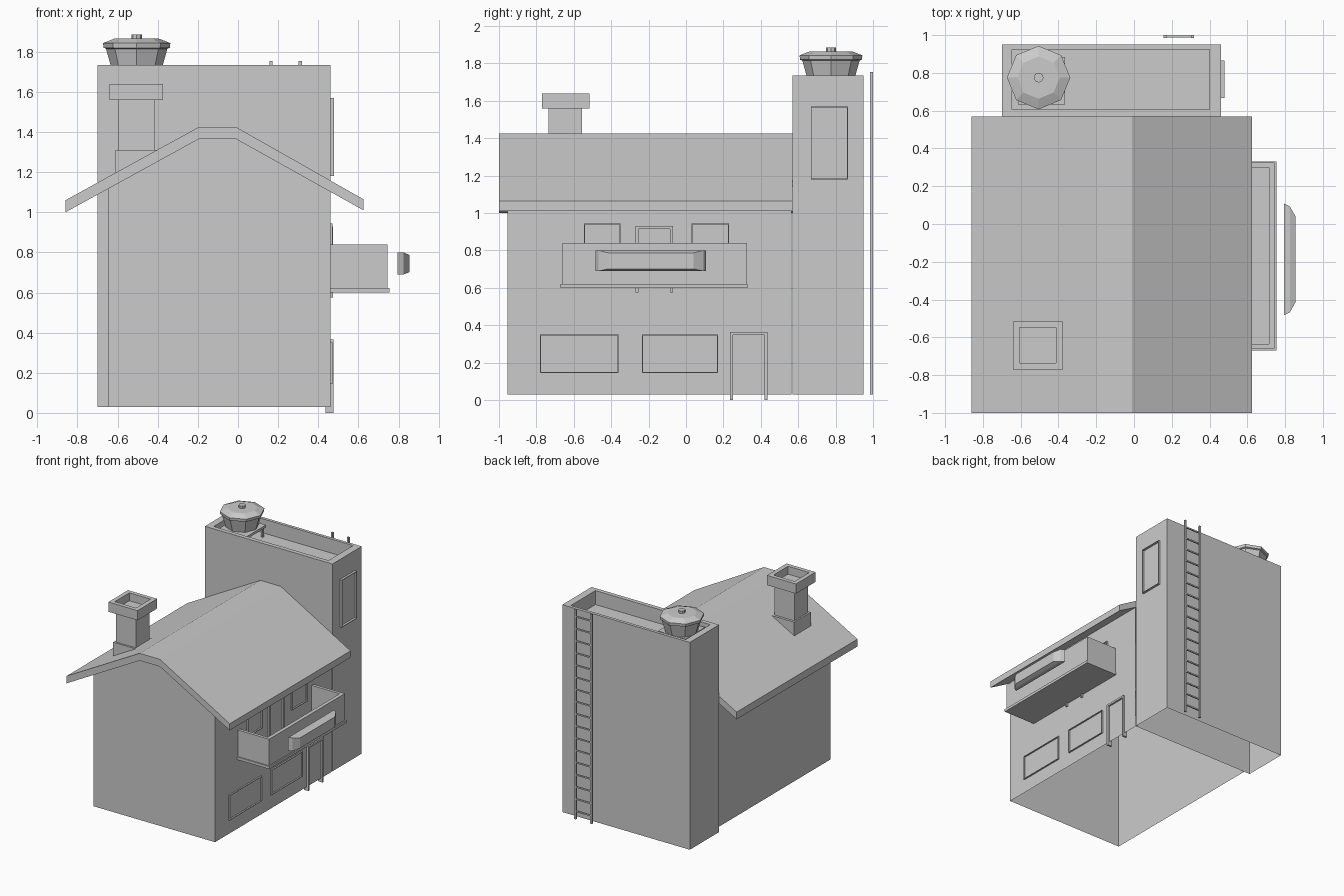
import bpy
import bmesh
import math

cube = bpy.data.objects.get("Cube")
if cube:
    bpy.data.objects.remove(cube, do_unlink=True)

GREY = (0.6, 0.6, 0.6, 1.0)
mat = bpy.data.materials.new("plain grey")
mat.use_nodes = True
mat.diffuse_color = GREY
mat.node_tree.nodes["Principled BSDF"].inputs["Base Color"].default_value = GREY


def finish(name, bm):
    bmesh.ops.recalc_face_normals(bm, faces=bm.faces)
    mesh = bpy.data.meshes.new(name)
    bm.to_mesh(mesh)
    bm.free()
    mesh.materials.append(mat)
    obj = bpy.data.objects.new(name, mesh)
    bpy.context.scene.collection.objects.link(obj)
    return obj


def loft(name, rings, start=False, end=False):
    """Skin a list of equal point loops, with optional end caps."""
    bm = bmesh.new()
    loops = [[bm.verts.new(p) for p in ring] for ring in rings]
    n = len(loops[0])
    for a, b in zip(loops, loops[1:]):
        for i in range(n):
            j = (i + 1) % n
            bm.faces.new((a[i], a[j], b[j], b[i]))
    if start:
        bm.faces.new(loops[0][::-1])
    if end:
        bm.faces.new(loops[-1])
    return finish(name, bm)


def rect_z(x0, x1, y0, y1, z):
    return [(x0, y0, z), (x1, y0, z), (x1, y1, z), (x0, y1, z)]


def rect_x(y0, y1, z0, z1, x):
    return [(x, y0, z0), (x, y1, z0), (x, y1, z1), (x, y0, z1)]


def box(name, x0, x1, y0, y1, z0, z1):
    return loft(name, [rect_z(x0, x1, y0, y1, z0), rect_z(x0, x1, y0, y1, z1)], True, True)


def along_y(profile, y):
    return [(x, y, z) for x, z in profile]


def octagon(r, z, cx, cy, n=8):
    return [(cx + r * math.cos(i * math.tau / n), cy + r * math.sin(i * math.tau / n), z)
            for i in range(n)]


def window_rim(name, y0, y1, z0, z1, x):
    t = 0.005
    outer, inner = (y0, y1, z0, z1), (y0 + t, y1 - t, z0 + t, z1 - t)
    loft(name, [rect_x(*outer, WALL - 0.005), rect_x(*outer, x),
                rect_x(*inner, x), rect_x(*inner, WALL - 0.005)])


def door_frame(name, y0, y1, z0, z1, x0, x1, t=0.016):
    box(name + "_post_front", x0, x1, y0, y0 + t, z0, z1)
    box(name + "_post_back", x0, x1, y1 - t, y1, z0, z1)
    box(name + "_lintel", x0, x1, y0 + t, y1 - t, z1 - t, z1)


WALL = 0.46    # right wall plane
BASE = 0.03    # wall bottoms

# House walls, open underneath
gable = [(-0.645, BASE), (-0.645, 1.14), (-0.195, 1.39), (0, 1.39), (WALL, 1.125), (WALL, BASE)]
bm = bmesh.new()
front, back = ([bm.verts.new(p) for p in along_y(gable, y)] for y in (-0.955, 0.565))
bm.faces.new(front)
for i in (0, 4):
    bm.faces.new((front[i], front[i + 1], back[i + 1], back[i]))
finish("house_walls", bm)

# Roof slab with flattened ridge
roof = [(-0.86, 1.0), (-0.86, 1.06), (-0.195, 1.425), (-0.01, 1.425),
        (0.625, 1.065), (0.625, 1.01), (-0.01, 1.365), (-0.195, 1.365)]
loft("roof", [along_y(roof, -1.0), along_y(roof, 0.57)], True, True)

# Tower with sunken roof deck, open underneath
outer, inner = (-0.7, WALL, 0.57, 0.95), (-0.645, 0.4, 0.605, 0.925)
loft("tower", [rect_z(*outer, BASE), rect_z(*outer, 1.735),
               rect_z(*inner, 1.735), rect_z(*inner, 1.62)], end=True)

# Chimney
box("chimney_base", -0.61, -0.4, -0.75, -0.535, 1.18, 1.31)
box("chimney_shaft", -0.597, -0.415, -0.735, -0.555, 1.3, 1.565)
cap, flue = (-0.64, -0.375, -0.77, -0.515), (-0.605, -0.412, -0.737, -0.548)
loft("chimney_cap", [rect_z(*cap, 1.56), rect_z(*cap, 1.64),
                     rect_z(*flue, 1.64), rect_z(*flue, 1.575)], True, True)

# Water tank on a small stand
cx, cy = -0.505, 0.775
tank = [(0.125, 1.715), (0.153, 1.815), (0.165, 1.82), (0.168, 1.843), (0.112, 1.865)]
loft("water_tank", [octagon(r, z, cx, cy) for r, z in tank], True, True)
loft("tank_knob", [octagon(0.026, z, cx, cy) for z in (1.86, 1.886)], True, True)
box("tank_platform", -0.615, -0.365, 0.632, 0.885, 1.695, 1.715)
for x in (-0.605, -0.393):
    for y in (0.642, 0.857):
        box("tank_leg", x, x + 0.018, y, y + 0.018, 1.62, 1.695)

# Balcony
box("balcony_floor", 0.455, 0.755, -0.67, 0.33, 0.6, 0.622)
outer, inner = (0.455, 0.745, -0.66, 0.325), (0.456, 0.715, -0.635, 0.3)
loft("balcony_parapet", [rect_z(*outer, 0.62), rect_z(*outer, 0.84),
                         rect_z(*inner, 0.84), rect_z(*inner, 0.62)])

# Blank board floating before the balcony
loft("front_board", [rect_x(-0.483, 0.108, 0.69, 0.8, 0.795),
                     rect_x(-0.468, 0.093, 0.69, 0.8, 0.825),
                     rect_x(-0.415, 0.04, 0.702, 0.787, 0.855)], True, True)

# Windows and doors
for y0, y1, z0, z1, x in ((-0.78, -0.36, 0.145, 0.35, 0.472), (-0.235, 0.17, 0.145, 0.35, 0.472),
                          (-0.545, -0.35, 0.74, 0.945, 0.472), (0.03, 0.23, 0.74, 0.945, 0.472),
                          (0.667, 0.865, 1.18, 1.57, 0.478)):
    window_rim("window_rim", y0, y1, z0, z1, x)
door_frame("front_door", 0.235, 0.435, 0, 0.365, 0.435, 0.475)
door_frame("balcony_door", -0.27, -0.07, 0.575, 0.93, 0.45, 0.474)

# Ladder behind the tower
for x in (0.156, 0.302):
    box("ladder_rail", x, x + 0.016, 0.984, 1.0, BASE, 1.755)
for i in range(17):
    z = 0.09 + i * 0.1
    box("ladder_rung", 0.17, 0.304, 0.987, 0.997, z, z + 0.011)
